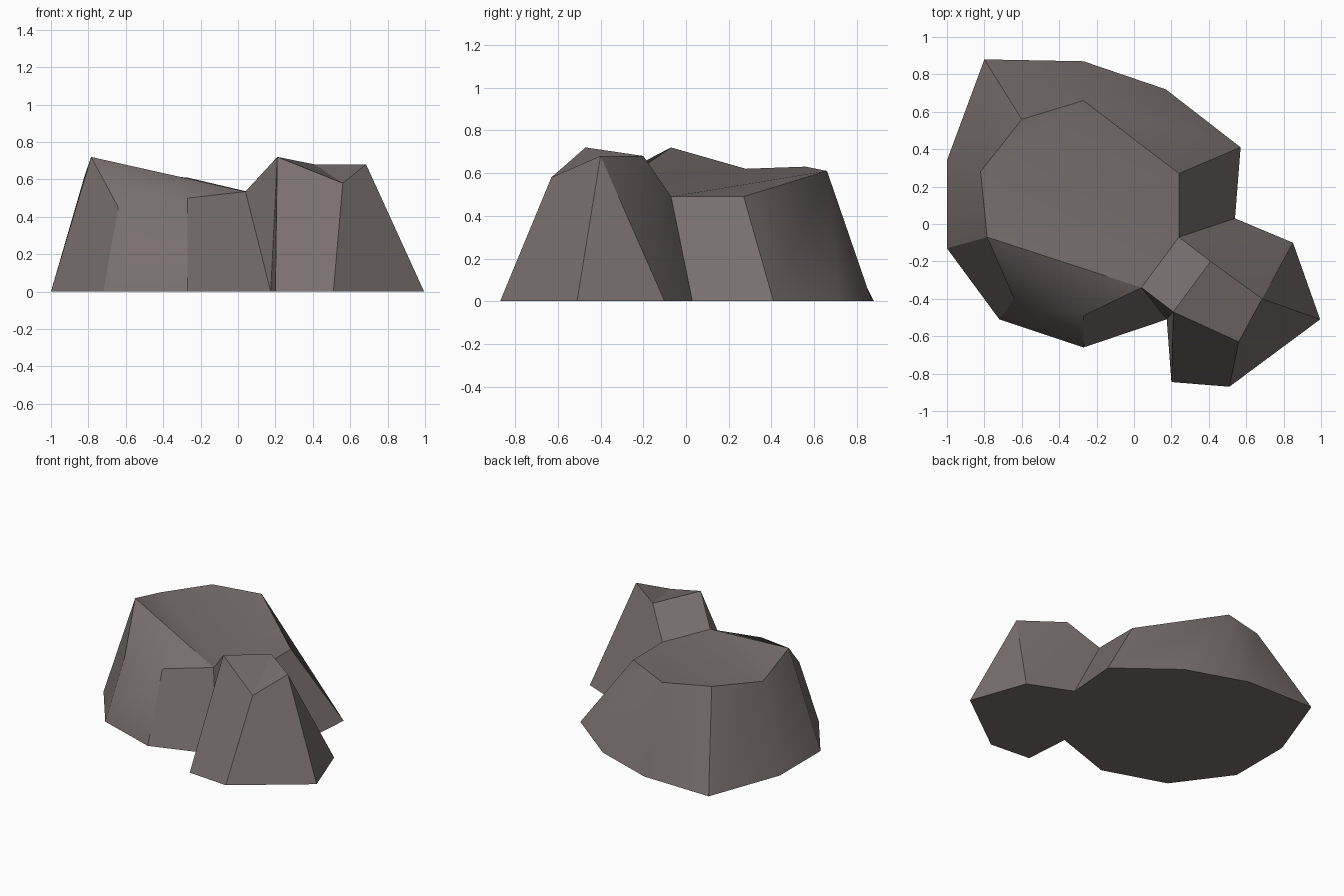
import bpy, bmesh, math

if "Cube" in bpy.data.objects:
    bpy.data.objects.remove(bpy.data.objects["Cube"])

# Ground outline, counter-clockwise, starting at the front notch between the lumps
GROUND = [(.175, -.51), (.20, -.845), (.51, -.87), (.995, -.51), (.85, -.10),
          (.54, .03), (.57, .41), (.17, .72), (-.27, .87), (-.80, .88),
          (-1, .34), (-1, -.13), (-.72, -.51), (-.27, -.66)]

# Upper corners of the big lump and the small lump
CROWN = {
    "S": (.04, -.34, .535), "T": (.24, -.07, .49), "E": (.24, .27, .49),
    "N": (-.27, .66, .61), "P": (-.60, .56, .63), "Q": (-.82, .28, .62),
    "W": (-.785, -.07, .72), "F": (-.64, -.40, .45), "G": (-.27, -.49, .50),
    "A": (.21, -.47, .72), "B": (.41, -.20, .68), "C": (.685, -.40, .68),
    "D": (.56, -.63, .58),
}
ABOVE = "SADCBTENNPQWFG"      # upper corner that stands over each ground corner
CAPS = ["WFG", "WGS", "WSQ", "QST", "QTN", "TEN", "QNP",   # big lump top
        "SABT", "ADB", "DCB"]                              # saddle, small lump top
SPLIT = {0: "forward", 3: "back"}                          # creased wall panels

bm = bmesh.new()
low = [bm.verts.new((x, y, 0)) for x, y in GROUND]
top = {k: bm.verts.new(p) for k, p in CROWN.items()}

# Walls
n = len(low)
for i in range(n):
    j = (i + 1) % n
    a, b, c, d = low[i], low[j], top[ABOVE[j]], top[ABOVE[i]]
    if c is d:
        bm.faces.new((a, b, c))
    elif SPLIT.get(i) == "forward":
        bm.faces.new((a, b, c))
        bm.faces.new((a, c, d))
    elif SPLIT.get(i) == "back":
        bm.faces.new((a, b, d))
        bm.faces.new((b, c, d))
    else:
        bm.faces.new((a, b, c, d))

# Tops and underside
for cap in CAPS:
    bm.faces.new([top[k] for k in cap])
bm.faces.new(low[::-1])
bmesh.ops.recalc_face_normals(bm, faces=bm.faces[:])

mesh = bpy.data.meshes.new("rock")
bm.to_mesh(mesh)
bm.free()
rock = bpy.data.objects.new("rock", mesh)
bpy.context.collection.objects.link(rock)

# Stone colour
stone = bpy.data.materials.new("warm_grey_stone")
stone.diffuse_color = (.19, .16, .157, 1)
stone.use_nodes = True
stone.node_tree.nodes["Principled BSDF"].inputs["Base Color"].default_value = stone.diffuse_color
mesh.materials.append(stone)

bpy.context.view_layer.objects.active = rock
rock.select_set(True)
bpy.ops.object.shade_smooth_by_angle(angle=math.radians(30))
